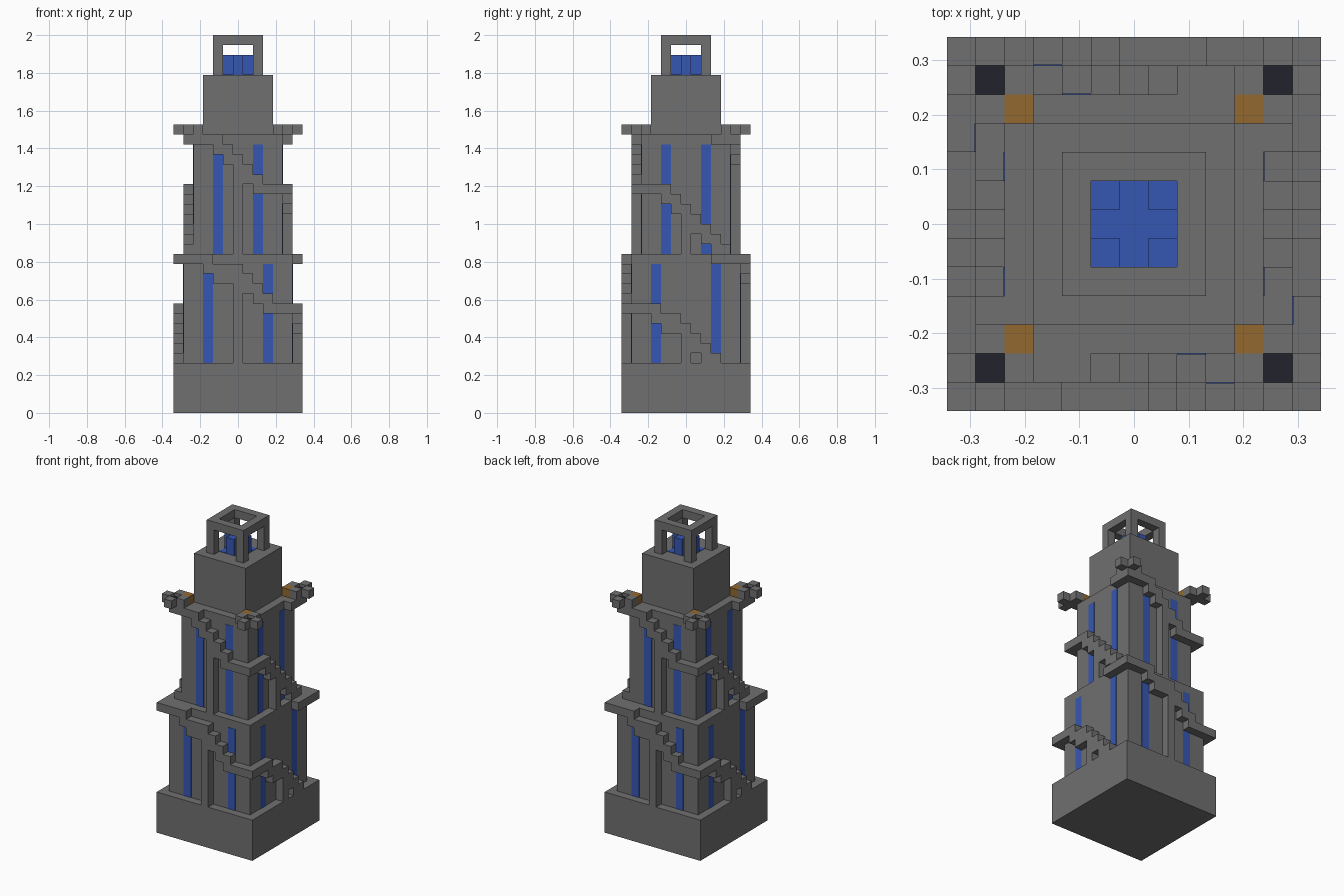
import bpy
import bmesh
from math import pi
from mathutils import Matrix

U = 2 / 38  # one block of the tower

cube = bpy.data.objects.get("Cube")
if cube:
    bpy.data.objects.remove(cube, do_unlink=True)


def material(name, rgb):
    m = bpy.data.materials.new(name)
    m.use_nodes = True
    m.diffuse_color = (*rgb, 1)
    m.node_tree.nodes["Principled BSDF"].inputs["Base Color"].default_value = (*rgb, 1)
    return m


STONE = material("grey_stone", (0.16, 0.16, 0.16))
BLUE = material("blue_glass", (0.037, 0.095, 0.45))
ORANGE = material("orange_block", (0.29, 0.14, 0.03))
DARK = material("dark_coal", (0.016, 0.016, 0.027))


def finish(name, bm, mat, turn=0):
    """Scale blocks to units, turn by quarter turns and add the object."""
    bm.transform(Matrix.Rotation(turn * pi / 2, 4, "Z") @ Matrix.Scale(U, 4))
    bmesh.ops.recalc_face_normals(bm, faces=bm.faces)
    mesh = bpy.data.meshes.new(name)
    bm.to_mesh(mesh)
    bm.free()
    mesh.materials.append(mat)
    bpy.context.collection.objects.link(bpy.data.objects.new(name, mesh))


def boxes(name, spans, mat, turn=0):
    """Boxes given as (x0, x1, y0, y1, z0, z1) in blocks."""
    bm = bmesh.new()
    for x0, x1, y0, y1, z0, z1 in spans:
        place = Matrix.Translation(((x0 + x1) / 2, (y0 + y1) / 2, (z0 + z1) / 2))
        size = Matrix.Diagonal((x1 - x0, y1 - y0, z1 - z0, 1))
        bmesh.ops.create_cube(bm, size=1, matrix=place @ size)
    finish(name, bm, mat, turn)


def slab(name, half, z0, z1, mat=STONE):
    boxes(name, [(-half, half, -half, half, z0, z1)], mat)


def flight(name, columns, wall, turn):
    """Stepped profile of (start, end, bottom, top) columns, one block deep."""
    upper = [(s, t) for a, b, _, t in columns for s in (a, b)]
    lower = [(s, z) for a, b, z, _ in reversed(columns) for s in (b, a)]
    bm = bmesh.new()
    face = bm.faces.new([bm.verts.new((s, -wall, z)) for s, z in upper + lower])
    out = bmesh.ops.extrude_face_region(bm, geom=[face])
    moved = [v for v in out["geom"] if isinstance(v, bmesh.types.BMVert)]
    bmesh.ops.translate(bm, verts=moved, vec=(0, -1, 0))
    bmesh.ops.triangulate(bm, faces=[f for f in bm.faces if len(f.verts) > 4])
    finish(name, bm, STONE, turn)


def steps(start, bottom, count):
    """Single steps falling to the right, two blocks thick."""
    return [(start + i, start + i + 1, bottom - i, bottom - i + 2) for i in range(count)]


# Stacked tower bodies
slab("base", 6.5, 0, 5)
slab("lower_body", 5.5, 5, 16)
slab("upper_body", 4.5, 16, 28)
slab("top_block", 3.5, 28, 34)

# Stairs climb twice around the tower, mirrored by a half turn
lower_front = ([(-6.5, -3.5, 15, 16), (-3.5, -2.5, 14, 16), (-2.5, 0.5, 13, 15)]
               + steps(0.5, 12, 3) + [(3.5, 6.5, 10, 11)])
lower_side = ([(-5.5, -3.5, 10, 11), (-3.5, -2.5, 9, 11), (-2.5, -0.5, 8, 10)]
              + steps(-0.5, 7, 3) + [(2.5, 3.5, 5, 6)])
upper_front = [(-5.5, -2.5, 27, 28)] + steps(-2.5, 26, 5) + [(2.5, 5.5, 22, 23)]
upper_side = ([(-4.5, -2.5, 22, 23)] + steps(-2.5, 21, 5)
              + [(2.5, 3.5, 16, 18), (3.5, 4.5, 16, 17)])

for turn, end in ((0, "front"), (2, "back")):
    side = "left" if end == "front" else "right"
    flight(f"lower_stair_{end}", lower_front, 5.5, turn)
    flight(f"lower_stair_{side}", lower_side, 5.5, turn + 1)
    flight(f"upper_stair_{end}", upper_front, 4.5, turn)
    flight(f"upper_stair_{side}", upper_side, 4.5, turn + 1)
    # Landings that wrap round the corner, and posts under the stairs
    for tier, wall, floor, roof, front_top, side_top in (
            ("lower", 5.5, 5, 16, 13, 7), ("upper", 4.5, 16, 28, 24, 19)):
        boxes(f"{tier}_landing_{side}",
              [(2.5, wall, -wall - 1, -wall, roof - 1, roof)], STONE, turn + 1)
        boxes(f"{tier}_post_{end}",
              [(-0.5, 0.5, -wall - 1, -wall, floor, front_top)], STONE, turn)
        boxes(f"{tier}_post_{side}",
              [(-0.5, 0.5, -wall - 1, -wall, floor, side_top)], STONE, turn + 1)

# Tall window strips on every wall
for turn, side in enumerate(("front", "left", "back", "right")):
    for tier, wall, x, z0, z1 in (("lower", 5.5, 3, 5, 15), ("upper", 4.5, 2, 16, 27)):
        boxes(f"{tier}_windows_{side}",
              [(c - 0.5, c + 0.5, -wall - 0.04, -wall + 0.04, z0, z1) for c in (-x, x)],
              BLUE, turn)

# Corner braziers: four arms round a dark centre, with an orange block behind
for turn in range(4):
    arms = [(c - 0.5, c + 0.5, -d - 0.5, -d + 0.5, 28, 29)
            for c, d in ((4, 5), (6, 5), (5, 4), (5, 6))]
    boxes(f"brazier_arms_{turn}", arms + [(4.5, 5.5, -5.5, -4.5, 28, 28.3)], STONE, turn)
    boxes(f"brazier_coal_{turn}", [(4.5, 5.5, -5.5, -4.5, 28.3, 28.6)], DARK, turn)
    boxes(f"brazier_back_{turn}", [(3.5, 4.5, -4.5, -3.5, 28, 29)], ORANGE, turn)

# Lantern: posts, top ring and a blue cross-shaped light
boxes("lantern_posts", [(x - 0.5, x + 0.5, y - 0.5, y + 0.5, 34, 37)
                        for x in (-2, 2) for y in (-2, 2)], STONE)
boxes("lantern_ring", [(-2.5, 2.5, y - 0.5, y + 0.5, 37, 38) for y in (-2, 2)]
      + [(x - 0.5, x + 0.5, -1.5, 1.5, 37, 38) for x in (-2, 2)], STONE)
slab("lantern_floor", 1.5, 33.95, 34.05, BLUE)
boxes("lantern_light", [(-0.5, 0.5, -1.5, 1.5, 34, 36), (-1.5, -0.5, -0.5, 0.5, 34, 36),
                        (0.5, 1.5, -0.5, 0.5, 34, 36)], BLUE)
